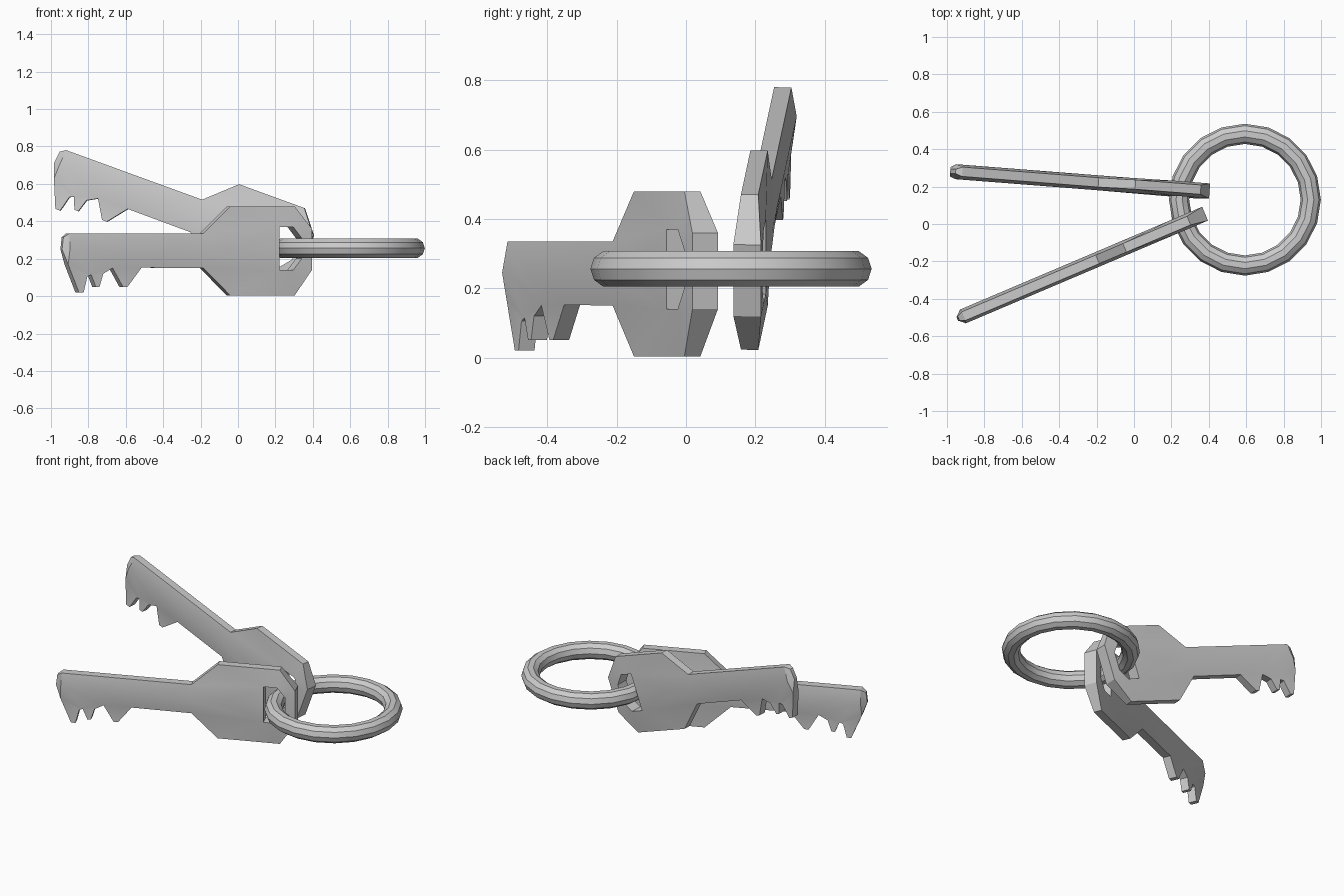
import bpy, bmesh
from math import radians
from mathutils import Matrix, Vector

if "Cube" in bpy.data.objects:
    bpy.data.objects.remove(bpy.data.objects["Cube"])

MID = 0.245          # height of the thick centre line of a key
STRETCH = 1 / 0.9205  # profile was read in a view turned 23 degrees

# outline of bow, blade and teeth
OUTLINE = [(.38, .14), (.38, .36), (.293, .48), (-.05, .48), (-.195, .335),
           (-.91, .335), (-.938, .315), (-.945, .25), (-.918, .17),
           (-.86, .02), (-.835, .02), (-.815, .105), (-.795, .115),
           (-.77, .05), (-.75, .05), (-.73, .12), (-.68, .15),
           (-.625, .05), (-.6, .05), (-.525, .152), (-.195, .15), (-.05, .003),
           (.293, .003)]
# hole for the ring
HOLE = [(.205, .14), (.205, .37), (.28, .37), (.325, .31), (.325, .2), (.28, .14)]


def smooth(ob):
    bpy.ops.object.select_all(action='DESELECT')
    ob.select_set(True)
    bpy.context.view_layer.objects.active = ob
    bpy.ops.object.shade_smooth_by_angle(angle=radians(30))


def half_thickness(x, z):
    if x < -.93:
        return .012                      # pointed tip
    if x > .35 or (x > .2 and .1 < z < .4) or abs(z - MID) < .002:
        return .04                       # ring end, hole rim, centre line
    return .025                          # thinner rims


def make_key(name, matrix):
    bm = bmesh.new()
    for pts in (OUTLINE, HOLE):
        vs = [bm.verts.new((x, 0, z)) for x, z in pts]
        for i, v in enumerate(vs):
            bm.edges.new((v, vs[i - 1]))
    bmesh.ops.triangle_fill(bm, edges=bm.edges[:], use_beauty=True, normal=(0, -1, 0))
    # centre line so both sides can bulge
    bmesh.ops.bisect_plane(bm, geom=bm.verts[:] + bm.edges[:] + bm.faces[:],
                           plane_co=(0, 0, MID), plane_no=(0, 0, 1))
    front = bm.verts[:]
    res = bmesh.ops.extrude_face_region(bm, geom=bm.faces[:], use_keep_orig=True)
    back = [e for e in res['geom'] if isinstance(e, bmesh.types.BMVert)]
    for group, side in ((front, -1), (back, 1)):
        for v in group:
            v.co.y = side * half_thickness(v.co.x, v.co.z)
    for v in bm.verts:
        v.co.x *= STRETCH
    bmesh.ops.recalc_face_normals(bm, faces=bm.faces[:])
    bm.transform(matrix)
    me = bpy.data.meshes.new(name)
    bm.to_mesh(me)
    bm.free()
    ob = bpy.data.objects.new(name, me)
    bpy.context.collection.objects.link(ob)
    smooth(ob)


# two keys
make_key("front_key", Matrix.Translation((0, -.106, 0)) @ Matrix.Rotation(radians(23), 4, 'Z'))
make_key("back_key", Matrix.Translation((-.106, .207, .128))
         @ Matrix.Rotation(radians(20), 4, 'Y') @ Matrix.Rotation(radians(-4.2), 4, 'Z'))

# ring
bpy.ops.mesh.primitive_torus_add(major_segments=20, minor_segments=10, major_radius=.352,
                                 minor_radius=.054, location=(.593, .13, .256))
ring = bpy.context.object
ring.name = "key_ring"
smooth(ring)
